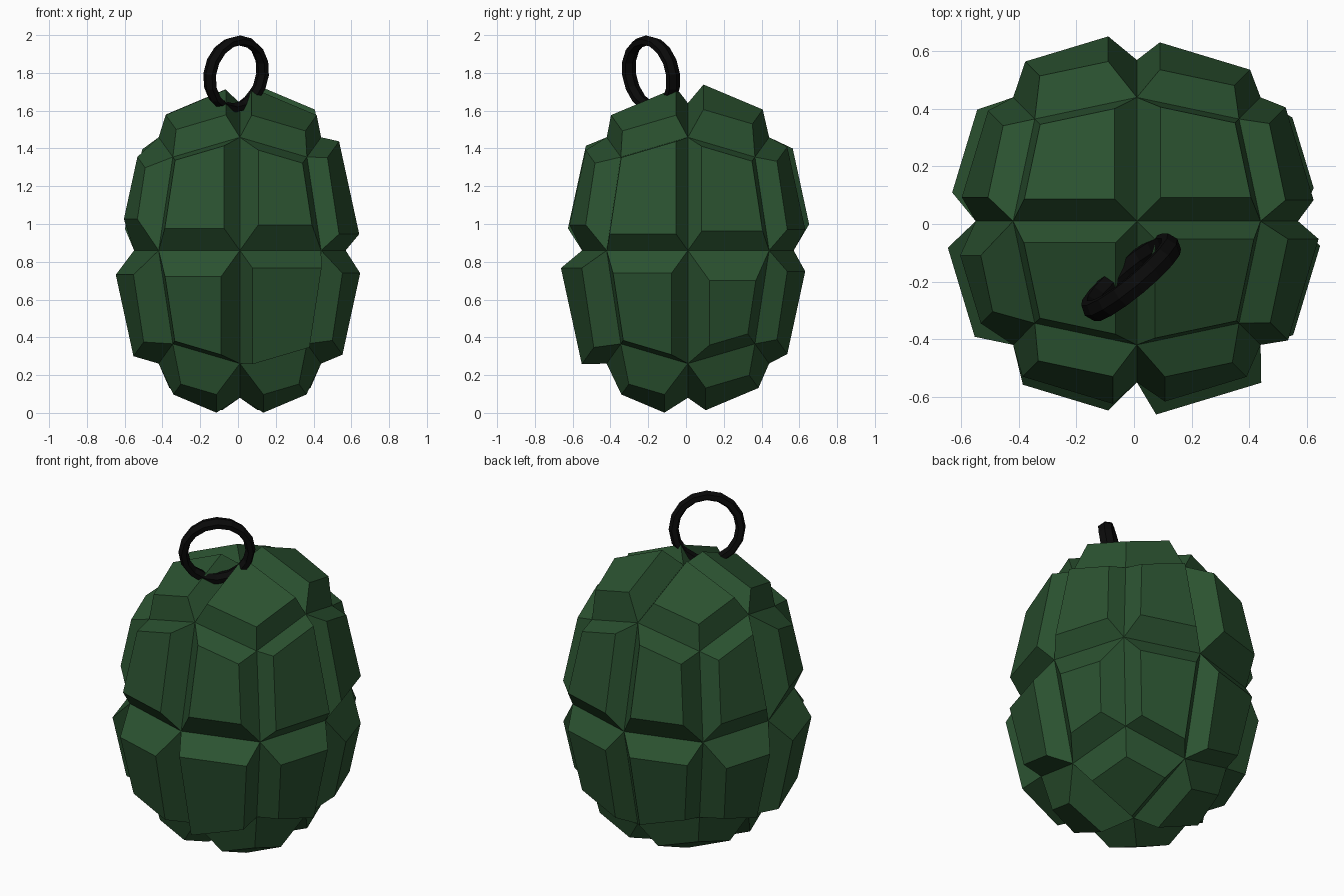
import bpy, bmesh, math
from mathutils import Vector, Matrix

if "Cube" in bpy.data.objects:
    bpy.data.objects.remove(bpy.data.objects["Cube"])

def material(name, rgb):
    m = bpy.data.materials.new(name)
    m.diffuse_color = (*rgb, 1)
    m.use_nodes = True
    m.node_tree.nodes["Principled BSDF"].inputs["Base Color"].default_value = m.diffuse_color
    return m

def add_object(name, bm, mat):
    bmesh.ops.recalc_face_normals(bm, faces=bm.faces)
    me = bpy.data.meshes.new(name)
    bm.to_mesh(me)
    bm.free()
    me.materials.append(mat)
    ob = bpy.data.objects.new(name, me)
    bpy.context.collection.objects.link(ob)
    return ob

green = material("dark_green", (0.024, 0.085, 0.03))
black = material("black", (0.003, 0.003, 0.003))

# Raised plates: (scale, height) per cube side, quarters ordered (--, +-, -+, ++)
PLATES = {
    (1, -1): [(.69, .145), (.85, .14), (.73, .115), (.66, .115)],   # front
    (1, 1): [(.73, .10), (.73, .10), (.67, .13), (.73, .10)],       # back
    (0, 1): [(.72, .118), (.57, .113), (.82, .10), (.75, .09)],     # right
    (0, -1): [(.72, .14), (.67, .13), (.55, .115), (.70, .09)],     # left
    (2, 1): [(.74, .088), (.80, .088), (.73, .09), (.73, .11)],     # top
    (2, -1): [(.53, .12), (.53, .12), (.65, .095), (.65, .095)],    # bottom
}

# Body: rounded cube, each side split in four
bm = bmesh.new()
bmesh.ops.create_cube(bm, size=2)
bmesh.ops.subdivide_edges(bm, edges=bm.edges[:], cuts=1, use_grid_fill=True)
jobs = []
for f in bm.faces:
    c = f.calc_center_median()
    axis = max(range(3), key=lambda i: abs(c[i]))
    u, v = [i for i in range(3) if i != axis]
    side = 1 if c[axis] > 0 else -1
    jobs.append((f, PLATES[axis, side][(c[u] > 0) + 2 * (c[v] > 0)]))
RADIUS = {1: .56, 2: .43, 3: .355}
for v in bm.verts:
    n = sum(abs(c) > .5 for c in v.co)
    v.co = Vector([RADIUS[n] * round(c) for c in v.co])
bm.normal_update()

# Push every plate outwards and taper it
for face, (scale, height) in jobs:
    normal, centre = face.normal.copy(), face.calc_center_median()
    top = bmesh.ops.extrude_discrete_faces(bm, faces=[face])["faces"][0]
    for v in top.verts:
        v.co = centre + (v.co - centre) * scale + normal * height
bmesh.ops.transform(bm, verts=bm.verts[:],
                    matrix=Matrix.Translation((.01, .01, .86)) @ Matrix.Diagonal((1, 1, 1.393, 1)))
add_object("segmented_body", bm, green)

# Pull ring: faceted band leaning over the top
bm = bmesh.new()
SEGS, SIDES, R = 16, 6, .182
rings = []
for i in range(SEGS):
    a = 2 * math.pi * i / SEGS
    out = Vector((math.cos(a), math.sin(a), 0))
    rings.append([bm.verts.new(out * (R + .027 * math.cos(b)) + Vector((0, 0, .042 * math.sin(b))))
                  for b in (2 * math.pi * j / SIDES for j in range(SIDES))])
for i in range(SEGS):
    p, q = rings[i], rings[(i + 1) % SEGS]
    for j in range(SIDES):
        k = (j + 1) % SIDES
        bm.faces.new((p[j], q[j], q[k], p[k]))
axis = Vector((.64, -.77, -.17))
bmesh.ops.transform(bm, verts=bm.verts[:], matrix=Matrix.Translation((-.01, -.185, 1.792))
                    @ axis.to_track_quat('Z', 'Y').to_matrix().to_4x4())
add_object("pull_ring", bm, black)
